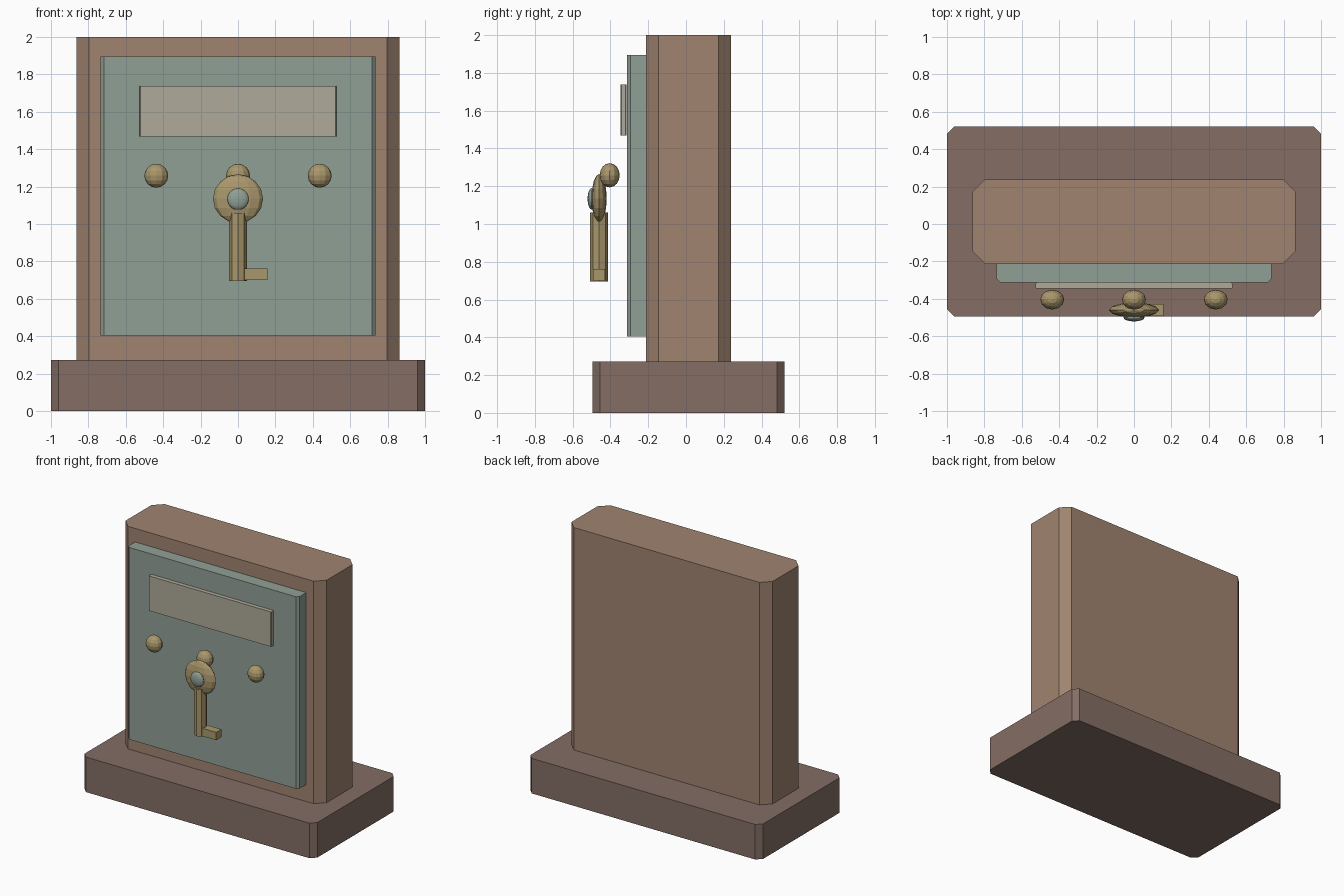
import bpy, bmesh
from math import pi

if "Cube" in bpy.data.objects:
    bpy.data.objects.remove(bpy.data.objects["Cube"])


def material(name, rgb):
    m = bpy.data.materials.new(name)
    m.diffuse_color = (*rgb, 1)
    m.use_nodes = True
    m.node_tree.nodes["Principled BSDF"].inputs["Base Color"].default_value = m.diffuse_color
    return m


WOOD_DARK = material("dark_wood", (0.23, 0.155, 0.13))
WOOD = material("wood", (0.35, 0.23, 0.16))
GREEN = material("grey_green", (0.28, 0.35, 0.30))
CREAM = material("cream", (0.43, 0.40, 0.32))
BRASS = material("brass", (0.40, 0.31, 0.15))


def finish(name, bm, mat):
    bmesh.ops.recalc_face_normals(bm, faces=bm.faces)
    me = bpy.data.meshes.new(name)
    bm.to_mesh(me)
    bm.free()
    me.materials.append(mat)
    ob = bpy.data.objects.new(name, me)
    bpy.context.collection.objects.link(ob)
    return ob


def slab(name, x, y, z, chamfer, mat):
    """Box from (min, max) ranges, with its vertical edges chamfered."""
    bm = bmesh.new()
    bmesh.ops.create_cube(bm, size=1)
    for v in bm.verts:
        v.co = [r[0] + (c + 0.5) * (r[1] - r[0]) for c, r in zip(v.co, (x, y, z))]
    if chamfer:
        edges = [e for e in bm.edges
                 if abs(e.verts[0].co.z - e.verts[1].co.z) > 1e-4]
        bmesh.ops.bevel(bm, geom=edges, offset=chamfer, segments=1,
                        affect='EDGES', profile=0.5)
    return finish(name, bm, mat)


def ball(name, centre, radii, mat, u=12, v=8):
    """Faceted ellipsoid."""
    bm = bmesh.new()
    bmesh.ops.create_uvsphere(bm, u_segments=u, v_segments=v, radius=1)
    bmesh.ops.scale(bm, vec=radii, verts=bm.verts)
    bmesh.ops.translate(bm, vec=centre, verts=bm.verts)
    return finish(name, bm, mat)


# Plinth and upright body
slab("base", (-1, 1), (-0.495, 0.522), (0, 0.272), 0.04, WOOD_DARK)
slab("body", (-0.864, 0.864), (-0.213, 0.238), (0.27, 2.0), 0.067, WOOD)

# Front panel and blank name plate
slab("front_panel", (-0.735, 0.735), (-0.312, -0.19), (0.404, 1.895), 0.018, GREEN)
slab("name_plate", (-0.527, 0.527), (-0.346, -0.314), (1.468, 1.739), 0.005, CREAM)

# Row of three knobs
for i, x in enumerate((-0.437, 0, 0.437)):
    ball(f"knob_{i + 1}", (x, -0.404, 1.258), (0.064, 0.053, 0.064), BRASS)

# Key: flattened bow with a hub, octagonal shaft, and bit
ball("key_bow", (0, -0.46, 1.135), (0.134, 0.04, 0.13), BRASS)
ball("key_hub", (0, -0.499, 1.133), (0.057, 0.022, 0.057), GREEN, 16, 10)

bm = bmesh.new()
bmesh.ops.create_cone(bm, cap_ends=True, segments=8, radius1=0.047,
                      radius2=0.047, depth=0.365)
bmesh.ops.translate(bm, vec=(0, -0.46, 0.695 + 0.365 / 2), verts=bm.verts)
finish("key_shaft", bm, BRASS)

slab("key_bit", (0.0, 0.157), (-0.492, -0.428), (0.70, 0.761), 0, BRASS)
